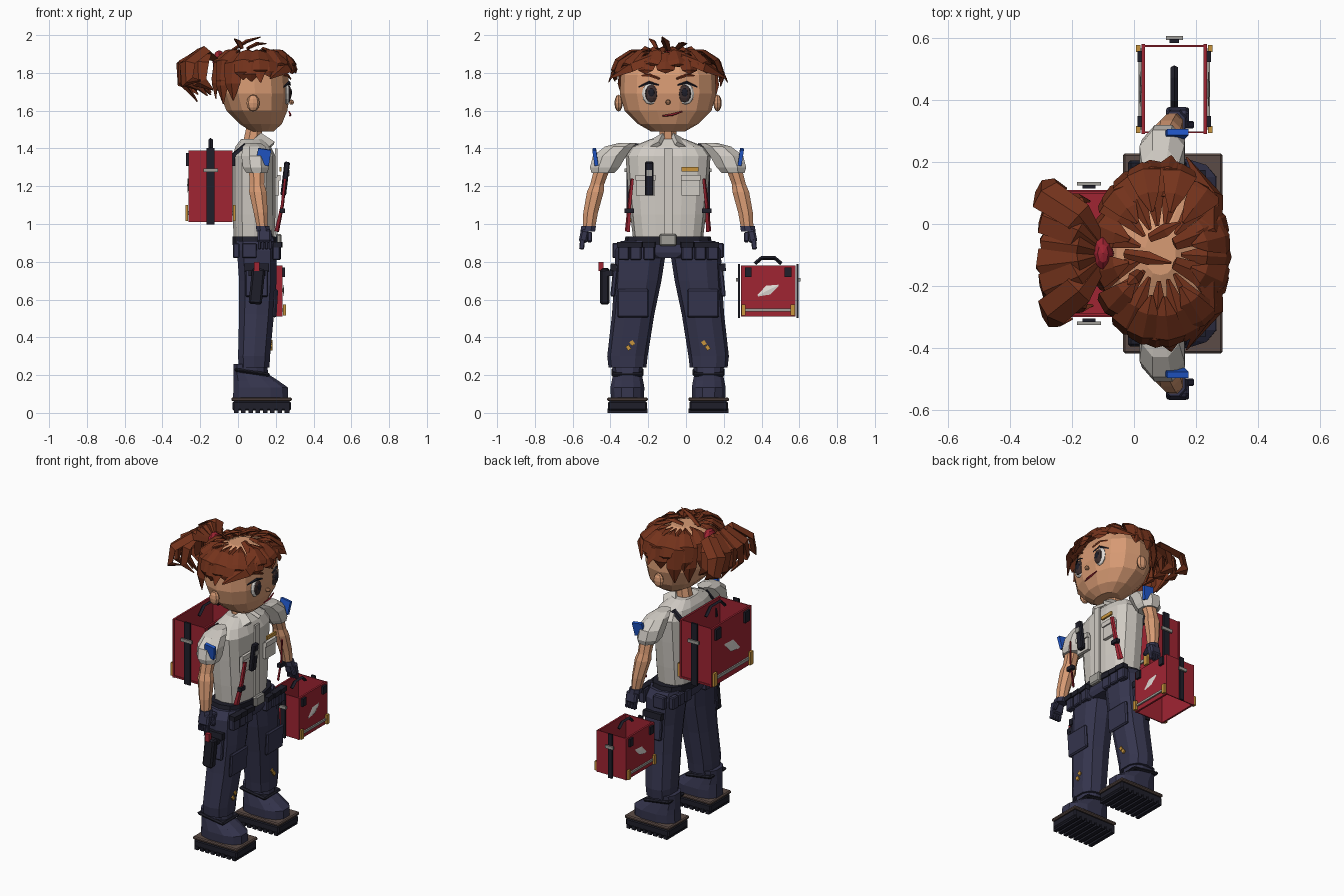
import bpy, bmesh, math, random
from mathutils import Vector as V
random.seed(4)
C = -0.095  # symmetry plane of the figure (it faces +x)


def mat(name, r, g, b):
    m = bpy.data.materials.new(name)
    m.diffuse_color = (r ** 2.2, g ** 2.2, b ** 2.2, 1)
    return m


SKIN, HAIR = mat("skin", .84, .60, .45), mat("hair", .45, .21, .13)
SHIRT, NAVY = mat("shirt", .81, .79, .76), mat("navy", .22, .22, .31)
DARK, RED = mat("dark", .14, .14, .18), mat("red", .62, .16, .21)
GOLD, BLUE = mat("gold", .78, .58, .25), mat("blue", .15, .35, .8)
SOLE, GREY = mat("sole", .36, .30, .28), mat("grey", .62, .61, .59)
WHITE, IRIS = mat("eye_white", .88, .86, .84), mat("iris", .25, .2, .2)


def make(name, bm, m):
    bmesh.ops.recalc_face_normals(bm, faces=bm.faces)
    me = bpy.data.meshes.new(name)
    bm.to_mesh(me)
    bm.free()
    ob = bpy.data.objects.new(name, me)
    me.materials.append(m)
    bpy.context.collection.objects.link(ob)
    return ob


def skin_rings(name, rings, m):
    bm = bmesh.new()
    rs = [[bm.verts.new(p) for p in r] for r in rings]
    n = len(rs[0])
    for a, b in zip(rs, rs[1:]):
        for i in range(n):
            bm.faces.new((a[i], a[(i + 1) % n], b[(i + 1) % n], b[i]))
    bm.faces.new(rs[0])
    bm.faces.new(rs[-1])
    return make(name, bm, m)


def loft(name, rows, m, n=10, power=2.0):
    """Stack of superellipses, rows of (z, cx, cy, rx, ry)."""
    def pt(row, i):
        a = 2 * math.pi * (i + .5) / n
        f = lambda t: math.copysign(abs(t) ** (2 / power), t)
        return row[1] + row[3] * f(math.cos(a)), row[2] + row[4] * f(math.sin(a)), row[0]
    return skin_rings(name, [[pt(r, i) for i in range(n)] for r in rows], m)


def box(name, c, s, m, rot=(0, 0, 0), bevel=0):
    bm = bmesh.new()
    bmesh.ops.create_cube(bm, size=1)
    bmesh.ops.scale(bm, vec=s, verts=bm.verts)
    if bevel:
        bmesh.ops.bevel(bm, geom=bm.edges[:], offset=bevel, segments=1, affect='EDGES')
    ob = make(name, bm, m)
    ob.location, ob.rotation_euler = c, rot
    return ob


def ball(name, c, r, m, u=10, v=6):
    bm = bmesh.new()
    bmesh.ops.create_uvsphere(bm, u_segments=u, v_segments=v, radius=1)
    bmesh.ops.scale(bm, vec=r, verts=bm.verts)
    make(name, bm, m).location = c


def ribbon(name, pts, widths, t, m, centre):
    """Diamond-section strip along pts, lying flat around a centre."""
    pts, rings = [V(p) for p in pts], []
    for i, p in enumerate(pts):
        d = (pts[min(i + 1, len(pts) - 1)] - pts[max(i - 1, 0)]).normalized()
        side = d.cross(p - V(centre)).normalized()
        nor = side.cross(d)
        w = max(widths[i], .004)
        h = t * min(1, w / max(widths) + .1)
        rings.append([p + side * w, p + nor * h, p - side * w, p - nor * h])
    return skin_rings(name, rings, m)


# head and neck
loft("head", [(1.49, .13, C, .06, .09), (1.53, .12, C, .115, .16), (1.60, .10, C, .165, .23),
              (1.69, .09, C, .19, .255), (1.79, .085, C, .185, .25), (1.86, .085, C, .145, .20),
              (1.91, .085, C, .05, .07)], SKIN, 14, 2.2)
loft("neck", [(1.40, .07, C, .055, .055), (1.53, .09, C, .045, .045)], SKIN, 8)
ball("nose", (.283, C, 1.645), (.016, .014, .014), SKIN, 6, 4)
ribbon("mouth", [(.274, C - .03, 1.572), (.278, C + .02, 1.578), (.27, C + .075, 1.595)],
       [.004, .007, .004], .006, RED, (.09, C, 1.65))
for s, tag in ((-1, "right"), (1, "left")):
    ball(tag + "_ear", (.08, C + s * .262, 1.64), (.035, .022, .045), SKIN, 8, 6)
    ball(tag + "_eye", (.258, C + s * .092, 1.69), (.018, .046, .058), WHITE)
    ball(tag + "_iris", (.267, C + s * .088, 1.69), (.016, .036, .047), IRIS)
    ball(tag + "_pupil", (.277, C + s * .088, 1.695), (.009, .018, .024), DARK)
    ribbon(tag + "_lash", [(.276, C + s * .05, 1.735), (.272, C + s * .10, 1.75), (.24, C + s * .155, 1.725)],
           [.004, .008, .004], .006, DARK, (.09, C, 1.7))
    ribbon(tag + "_brow", [(.278, C + s * .045, 1.768), (.264, C + s * .10, 1.79), (.235, C + s * .145, 1.785)],
           [.006, .009, .004], .006, HAIR, (.09, C, 1.7))

# hair locks fanning from the crown, long at the back and short at the fringe
HC = (.09, C, 1.68)
for layer, (n, off) in enumerate(((15, 0), (12, .2))):
    for k in range(n):
        a = 2 * math.pi * k / n + off + random.uniform(-.08, .08)
        ca, sa = math.cos(a), math.sin(a)
        low = 1.815 - .02 * abs(sa) if ca > .35 else (1.74 if ca > -.3 else 1.65)
        low += layer * .03 + random.uniform(-.02, .02)
        f = lambda r, z: (.085 + .19 * r * ca, C + .255 * r * sa, z + layer * .012)
        end = 1.10 if ca < .3 else 1.16
        ribbon("hair_lock", [f(.35 + .2 * layer, 1.91), f(.78, 1.90), f(1.06, 1.85),
                             f(1.14, .5 * (1.83 + low)), f(end, low)],
               [.006, .034, .056, .045, .004], .016, HAIR, HC)
for s in (-1, 1):  # side-swept fringe and temple flicks
    ribbon("fringe", [(.13, C + s * .03, 1.93), (.25, C + s * .08, 1.88), (.25, C + s * .19, 1.84), (.17, C + s * .31, 1.77)],
           [.02, .05, .05, .004], .016, HAIR, HC)
    ribbon("temple_lock", [(.1, C + s * .18, 1.90), (.11, C + s * .27, 1.84), (.12, C + s * .315, 1.75)],
           [.03, .05, .004], .014, HAIR, HC)
for p, q in (((-.03, C, 1.92), (.12, C - .03, 1.99)), ((.05, C + .05, 1.93), (.15, C + .1, 1.955)),
             ((.02, C - .06, 1.93), (-.02, C - .1, 1.98))):
    ribbon("flyaway", [p, (V(p) + V(q)) / 2 + V((0, 0, .012)), q], [.015, .022, .004], .01, HAIR, HC)

# ponytail with tie
ball("hair_tie", (-.1, C, 1.86), (.035, .06, .06), RED, 8, 6)
for k in range(11):
    a = (k - 5) / 5
    drop = 1.66 + .07 * abs(a) + random.uniform(-.03, .03)
    reach = .3 - .02 * abs(a) + random.uniform(-.02, .02) - .07 * (k % 2)
    ribbon("ponytail_lock", [(-.1, C + .02 * a, 1.86), (-.18, C + .12 * a, 1.92 - .02 * (k % 2)),
                             (-reach, C + .19 * a, 1.85), (-reach + .0, C + .22 * a, 1.75), (-reach + .07, C + .21 * a, drop)],
           [.02, .05, .055, .042, .004], .022, HAIR, (-.1, C, 1.7))

# shirt
loft("shirt", [(.92, .085, C, .11, .185), (1.05, .085, C, .115, .20), (1.22, .085, C, .115, .215),
               (1.36, .085, C, .115, .225), (1.41, .08, C, .095, .19), (1.45, .075, C, .06, .09)], SHIRT, 14, 2.8)
box("button_placket", (.202, C, 1.17), (.012, .045, .46), SHIRT)
box("name_bar", (.225, C + .115, 1.29), (.012, .09, .022), GOLD)
box("radio", (.25, C - .10, 1.24), (.03, .045, .18), DARK, (0, .12, 0), .006)
box("radio_screen", (.268, C - .10, 1.27), (.01, .03, .03), GREY)
for s, tag in ((-1, "right"), (1, "left")):
    y = lambda d: C + s * d
    box(tag + "_collar", (.13, y(.07), 1.43), (.09, .10, .022), SHIRT, (s * -.5, .55, s * .3))
    box(tag + "_chest_pocket", (.207, y(.12), 1.20), (.02, .10, .10), SHIRT)
    box(tag + "_pocket_flap", (.216, y(.12), 1.245), (.018, .105, .03), SHIRT)
    # harness strap, red in front and dark over the shoulder
    ribbon(tag + "_red_strap", [(.25, y(.19), 1.24), (.235, y(.205), 1.1), (.205, y(.215), .96)],
           [.012, .013, .018], .007, RED, (0, C, 1.1))
    ribbon(tag + "_shoulder_strap", [(-.05, y(.15), 1.28), (-.02, y(.17), 1.37), (.04, y(.17), 1.42)],
           [.016] * 3, .008, DARK, (.09, C, 1.2))
    box(tag + "_strap_clip", (.235, y(.205), 1.07), (.025, .05, .025), DARK)

    # arms and gloves
    loft(tag + "_sleeve", [(1.27, .10, y(.345), .06, .065), (1.30, .095, y(.335), .075, .085),
                           (1.36, .09, y(.31), .078, .095), (1.41, .085, y(.26), .065, .08),
                           (1.43, .08, y(.21), .04, .05)], SHIRT, 8)
    box(tag + "_arm_patch", (.135, y(.385), 1.355), (.07, .02, .085), BLUE, (s * -.15, .15, 0))
    loft(tag + "_arm", [(.97, .13, y(.42), .03, .035), (1.06, .12, y(.41), .04, .042), (1.17, .105, y(.385), .05, .048),
                        (1.21, .10, y(.375), .042, .04), (1.29, .10, y(.35), .045, .045)], SKIN, 8)
    loft(tag + "_glove_cuff", [(.96, .135, y(.425), .04, .042), (.99, .13, y(.42), .038, .042)], NAVY, 8)
    box(tag + "_palm", (.14, y(.445), .935), (.075, .045, .07), NAVY, (s * .2, 0, 0), .01)
    for k in range(4):
        box(tag + "_finger", (.113 + k * .019, y(.455), .893), (.016, .026, .055), NAVY, (s * .1, 0, 0), .004)
    box(tag + "_thumb", (.175, y(.415), .93), (.022, .024, .055), NAVY, (0, -.4, 0), .005)

    # trousers
    loft(tag + "_trouser_leg", [(.24, .085, y(.215), .085, .10), (.30, .085, y(.215), .088, .107), (.52, .098, y(.185), .096, .112),
                                (.70, .105, y(.16), .103, .125), (.86, .10, y(.145), .11, .135),
                                (.91, .095, y(.13), .105, .12)], NAVY, 10, 2.5)
    box(tag + "_knee_pad", (.198, y(.185), .58), (.02, .17, .15), NAVY, (0, .06, 0), .008)
    box(tag + "_leg_pocket", (.10, y(.285), .70), (.12, .025, .17), NAVY, (s * .1, 0, 0), .006)
    box(tag + "_pocket_top", (.10, y(.29), .77), (.13, .03, .04), DARK, (s * .1, 0, 0))
    for yy, zz in ((.19, .37), (.21, .345)):
        box(tag + "_reflector", (.177, y(yy), zz), (.012, .02, .025), GOLD, (.6, 0, 0))

    # belt pouches
    for d in (.10, .17, .235):
        box(tag + "_belt_pouch", (.205, y(d), .855), (.04, .06, .09), NAVY, (0, 0, s * .1), .006)
        box(tag + "_pouch_flap", (.212, y(d), .89), (.042, .066, .03), DARK, (0, 0, s * .1))
        box(tag + "_back_pouch", (-.01, y(d), .86), (.035, .055, .08), NAVY, bevel=.006)
    box(tag + "_hip_pouch", (.06, y(.275), .86), (.08, .04, .08), NAVY, bevel=.006)

    # boots
    loft(tag + "_boot", [(.08, .12, y(.215), .15, .09), (.135, .12, y(.215), .148, .092), (.17, .095, y(.215), .122, .085),
                         (.205, .068, y(.215), .095, .078), (.26, .065, y(.215), .09, .085)], NAVY, 12, 2.6)
    box(tag + "_boot_strap", (.075, y(.215), .215), (.19, .17, .02), DARK, (0, .15, 0), .008)
    box(tag + "_sole_rand", (.125, y(.215), .072), (.32, .215, .02), SOLE, bevel=.006)
    box(tag + "_sole", (.125, y(.215), .037), (.31, .205, .05), DARK, bevel=.008)
    for k in range(8):
        box(tag + "_tread", (-.01 + k * .0385, y(.215), .012), (.024, .212, .024), DARK)

# hips, belt and holster
loft("hips", [(.82, .10, C, .10, .10), (.85, .10, C, .11, .22), (.93, .09, C, .112, .215)], NAVY, 12, 2.8)
loft("belt", [(.89, .09, C, .12, .235), (.935, .09, C, .12, .225)], DARK, 14, 2.8)
box("buckle", (.215, C, .915), (.03, .09, .065), GREY, bevel=.008)
box("holster", (.10, C - .335, .67), (.07, .05, .19), DARK, (0, .1, 0), .01)
box("holster_grip", (.10, C - .355, .775), (.03, .025, .05), RED)
box("holster_belt", (.10, C - .30, .74), (.09, .06, .03), DARK)


def case(name, c, size, floor):
    """Open red kit case: framed faces, thin sides, strap, clasps and handle."""
    c, (sx, sy, sz) = V(c), size
    k = sy / .29
    at = lambda x, y, z: c + V((x, y, z))
    for s in (-1, 1):
        box(name + "_panel", at(s * sx / 2, 0, 0), (.012, sy, sz), RED)
        box(name + "_side", at(0, s * sy * .48, 0), (sx, .006, sz), RED)
        box(name + "_side_strap", at(0, s * (sy / 2 + .01), 0), (.03 * k, .012, sz * 1.06), DARK)
        box(name + "_side_buckle", at(0, s * (sy / 2 + .02), .06 * k), (.055 * k, .012, .02), GREY)
        x = s * (sx / 2 + .01)
        ribbon(name + "_emblem", [at(x, -.055 * k, -.025 * k), at(x, 0, .005 * k), at(x, .055 * k, .03 * k)],
               [.004, .026 * k, .004], .004, WHITE, at(0, 0, 0))
        box(name + "_rail", at(x, 0, -.1 * k), (.01, sy * .9, .014 * k), GREY)
        for t in (-1, 1):
            box(name + "_corner", at(x + s * .006, t * sy * .45, -.1 * k), (.014, .022 * k, .06 * k), GOLD)
            box(name + "_clasp", at(x, t * .105 * k, .10 * k), (.018, .035 * k, .05 * k), DARK)
    if floor:
        box(name + "_floor", at(0, 0, -sz / 2 + .01), (sx, sy, .008), RED)
    ribbon(name + "_handle", [at(0, -.07 * k, sz / 2 + .01), at(0, -.035 * k, sz / 2 + .04 * k),
                              at(0, .035 * k, sz / 2 + .04 * k), at(0, .07 * k, sz / 2 + .01)],
           [.012] * 4, .01, DARK, c)


# hand case and matching back case
case("hand_case", (.13, .435, .645), (.20, .29, .27), False)
case("back_case", (-.145, C, 1.20), (.22, .41, .38), True)
